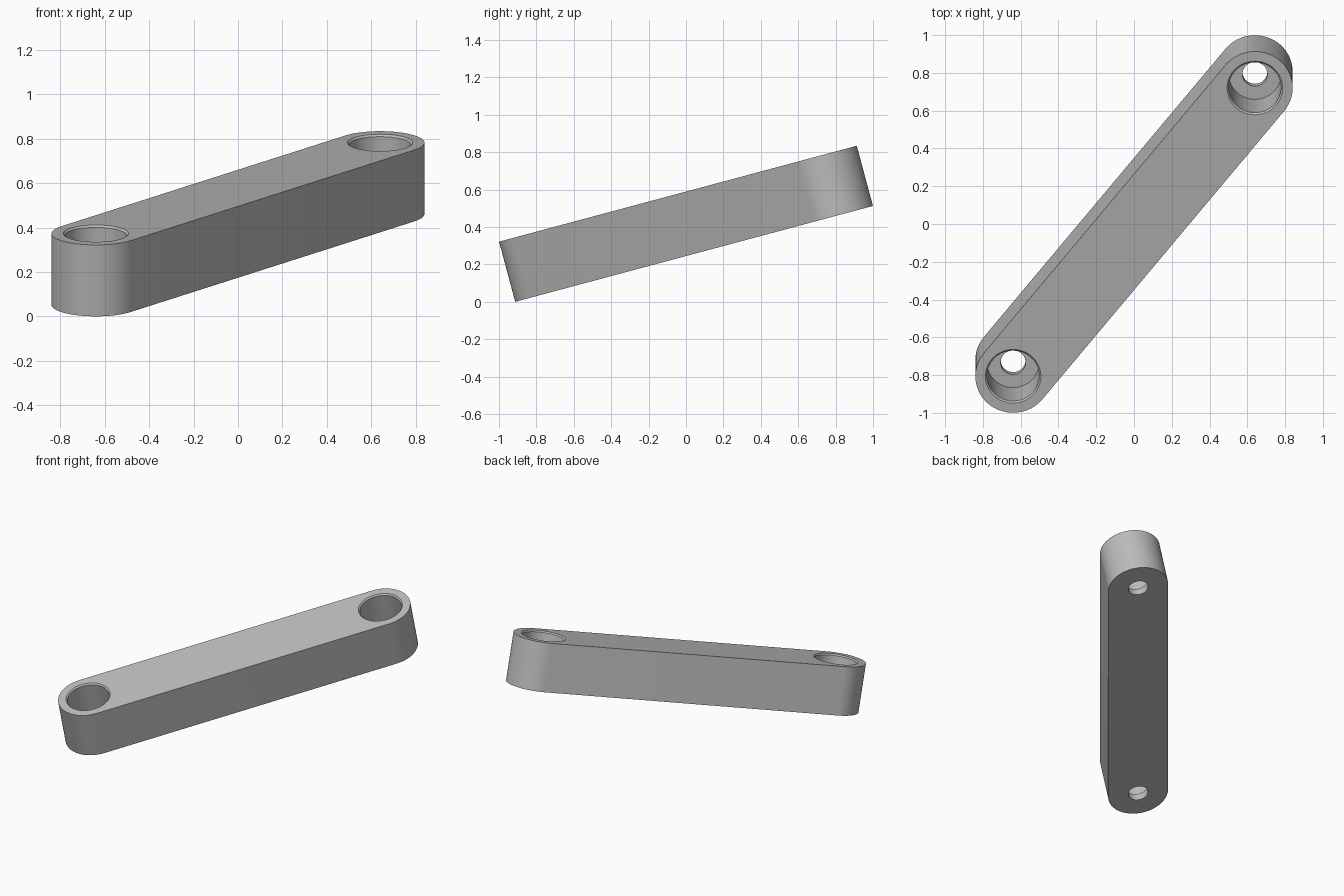
import bpy, bmesh, math
from mathutils import Matrix

if "Cube" in bpy.data.objects:
    bpy.data.objects.remove(bpy.data.objects["Cube"])

TILT = math.radians(15)
T = 0.333            # bar thickness
R = 0.2              # end radius
CX, CY = 0.64, 0.79  # pin centres in the plane of the bar
SEG = 64

grey = bpy.data.materials.new("plain_grey")
grey.diffuse_color = (0.5, 0.5, 0.5, 1)
grey.use_nodes = True
grey.node_tree.nodes["Principled BSDF"].inputs["Base Color"].default_value = grey.diffuse_color


def make_object(name, bm):
    bmesh.ops.recalc_face_normals(bm, faces=bm.faces)
    mesh = bpy.data.meshes.new(name)
    bm.to_mesh(mesh)
    bm.free()
    mesh.materials.append(grey)
    ob = bpy.data.objects.new(name, mesh)
    bpy.context.collection.objects.link(ob)
    return ob


# Bar: rounded-end outline, extruded to its thickness
bm = bmesh.new()
heading = math.atan2(CY, CX)
outline = []
for s in (1, -1):
    start = heading - math.pi / 2 + (0 if s == 1 else math.pi)
    for i in range(SEG // 2 + 1):
        a = start + math.pi * i / (SEG // 2)
        outline.append(bm.verts.new((s * CX + R * math.cos(a),
                                     s * CY + R * math.sin(a), -T / 2)))
base = bm.faces.new(outline)
top = bmesh.ops.extrude_face_region(bm, geom=[base])["geom"]
bmesh.ops.translate(bm, vec=(0, 0, T),
                    verts=[g for g in top if isinstance(g, bmesh.types.BMVert)])
bar = make_object("link_bar", bm)

# Cutters: stepped bolt hole with a chamfered mouth (radius, height)
steps = [(0.066, -T / 2 - 0.05), (0.066, -T / 2 + 0.05), (0.138, -T / 2 + 0.05),
         (0.138, T / 2 - 0.009), (0.147, T / 2), (0.147, T / 2 + 0.05)]
bpy.context.view_layer.objects.active = bar
for s in (1, -1):
    bm = bmesh.new()
    rings = [[bm.verts.new((s * CX + r * math.cos(2 * math.pi * i / SEG),
                            s * CY + r * math.sin(2 * math.pi * i / SEG), z))
              for i in range(SEG)] for r, z in steps]
    for lo, hi in zip(rings, rings[1:]):
        for i in range(SEG):
            j = (i + 1) % SEG
            bm.faces.new((lo[i], lo[j], hi[j], hi[i]))
    bm.faces.new(rings[0][::-1])
    bm.faces.new(rings[-1])
    cutter = make_object("bolt_hole_cutter", bm)
    cutter.hide_render = True
    mod = bar.modifiers.new("bolt_hole", "BOOLEAN")
    mod.operation, mod.solver, mod.object = "DIFFERENCE", "EXACT", cutter
    bpy.ops.object.modifier_apply(modifier=mod.name)
    bpy.data.objects.remove(cutter)

# Tilt the bar and stand it on the ground
bar.data.transform(Matrix.Rotation(TILT, 4, "X"))
bar.data.transform(Matrix.Translation((0, 0, -min(v.co.z for v in bar.data.vertices))))
bar.select_set(True)
bpy.ops.object.shade_smooth_by_angle(angle=math.radians(30))
